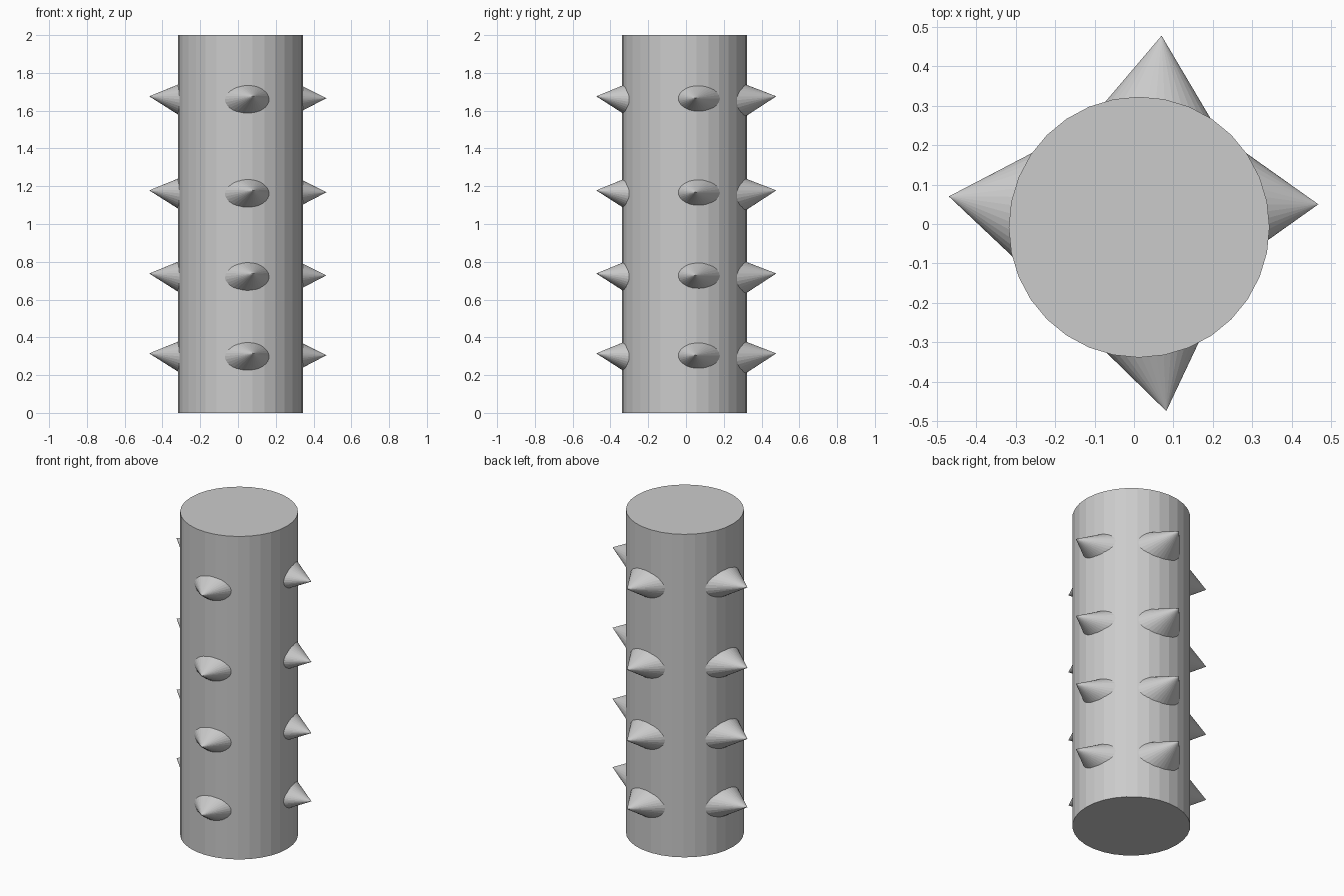
import bpy
from math import radians
from mathutils import Matrix, Vector

cube = bpy.data.objects.get("Cube")
if cube:
    bpy.data.objects.remove(cube, do_unlink=True)

grey = bpy.data.materials.new("plain_grey")
grey.use_nodes = True
COLOUR = (0.6, 0.6, 0.6, 1)
grey.diffuse_color = COLOUR
grey.node_tree.nodes["Principled BSDF"].inputs["Base Color"].default_value = COLOUR

# Column: flat-sided upright cylinder
bpy.ops.mesh.primitive_cylinder_add(vertices=32, radius=0.331, depth=2,
                                    location=(0.013, -0.008, 1))
column = bpy.context.object
column.name = "column"
column.data.materials.append(grey)

DEPTH = 0.26          # spike length, its base buried in the column
HALF_WIDTH = 0.71     # sideways spread per unit of length
HALF_HEIGHT = 0.51    # vertical spread per unit of length


def spike(name, tip, heading, droop):
    """Flattened cone pointing along heading (degrees about z), root dropped by droop."""
    bpy.ops.mesh.primitive_cone_add(vertices=32, radius1=1, radius2=0, depth=1)
    ob = bpy.context.object
    ob.name = name
    # Tip to the origin, flatten, then lay the axis along +x
    shape = (Matrix.Diagonal((DEPTH * HALF_HEIGHT, DEPTH * HALF_WIDTH, DEPTH, 1))
             @ Matrix.Translation((0, 0, -0.5)))
    turn = (Matrix.Rotation(radians(heading), 4, 'Z')
            @ Matrix.Rotation(radians(90 - droop), 4, 'Y'))
    ob.data.transform(turn @ shape)
    ob.matrix_world = Matrix.Translation(Vector(tip))
    ob.data.materials.append(grey)


# Each side: tip x, tip y, height offset, heading, droop of the root
SIDES = {
    "front": (0.082, -0.475, 0, -79.8, 5),
    "back": (0.07, 0.478, 0, 85.1, 6),
    "right": (-0.47, 0.07, 0, 172.1, 5),
    "left": (0.468, 0.05, -0.01, 0, 0.5),
}

# Four rows of spikes up the column
for row, z in enumerate((0.315, 0.738, 1.178, 1.676), 1):
    for side, (x, y, dz, heading, droop) in SIDES.items():
        spike(f"{side}_spike_{row}", (x, y, z + dz), heading, droop)
